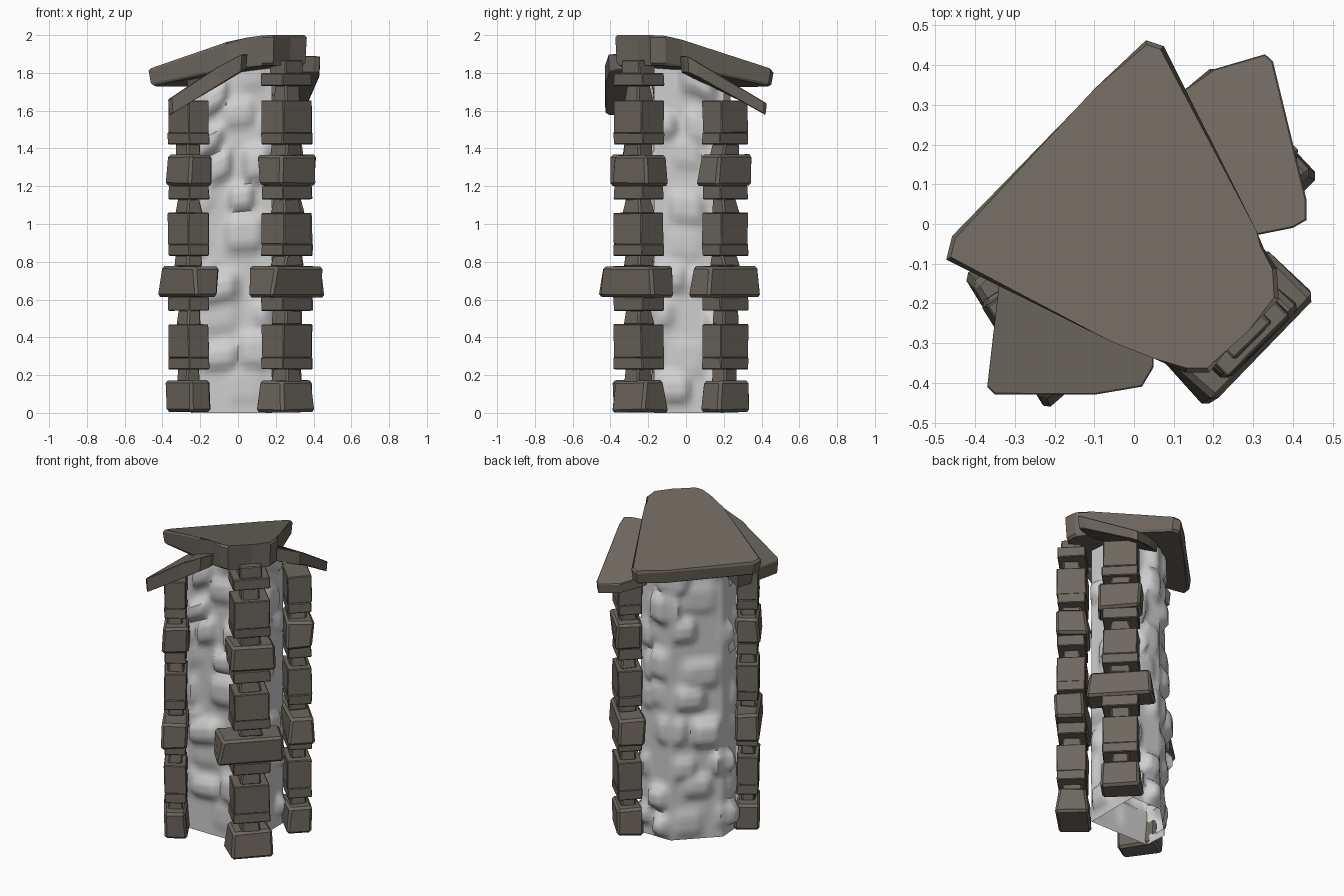
import bpy, bmesh, math, random
from mathutils import Vector, Matrix

if "Cube" in bpy.data.objects:
    bpy.data.objects.remove(bpy.data.objects["Cube"])

random.seed(7)


def material(name, rgb):
    m = bpy.data.materials.new(name)
    m.diffuse_color = (*rgb, 1)
    m.use_nodes = True
    m.node_tree.nodes["Principled BSDF"].inputs["Base Color"].default_value = m.diffuse_color
    return m


STONE = material("brown grey stone", (0.155, 0.135, 0.113))
PLASTER = material("pale grey rubble", (0.62, 0.62, 0.62))


def finish(name, bm, mat, smooth=False):
    bmesh.ops.recalc_face_normals(bm, faces=bm.faces[:])
    me = bpy.data.meshes.new(name)
    bm.to_mesh(me)
    bm.free()
    me.materials.append(mat)
    ob = bpy.data.objects.new(name, me)
    bpy.context.collection.objects.link(ob)
    if smooth:
        bpy.ops.object.select_all(action='DESELECT')
        ob.select_set(True)
        bpy.context.view_layer.objects.active = ob
        bpy.ops.object.shade_smooth_by_angle(angle=math.radians(50))
    return ob


# ---- corner stacks: rough blocks with flat spacers and narrow plugs ----
def add_stone(bm, centre, angle, w, d, z0, z1, jitter, taper):
    b = bmesh.new()
    bmesh.ops.create_cube(b, size=1)
    for v in b.verts:
        k = taper if v.co.z > 0 else 1
        v.co = Vector((v.co.x * d * k, v.co.y * w * k, v.co.z * (z1 - z0)))
        v.co.x += random.uniform(-jitter, jitter)
        v.co.y += random.uniform(-jitter, jitter)
        v.co.z -= math.copysign(random.uniform(0, jitter * 0.5), v.co.z)
    bmesh.ops.bevel(b, geom=b.edges[:], offset=0.002 + jitter * 0.9, segments=1,
                    affect='EDGES', clamp_overlap=True)
    b.transform(Matrix.Translation((*centre, (z0 + z1) / 2)) @ Matrix.Rotation(angle, 4, 'Z'))
    tmp = bpy.data.meshes.new("tmp")
    b.to_mesh(tmp)
    b.free()
    bm.from_mesh(tmp)
    bpy.data.meshes.remove(tmp)


# (bottom, top, width, depth factor, jitter, taper)
LAYERS = [(0.00, 0.175, 0.26, 1.1, .014, .88), (0.15, 0.24, 0.11, 0.7, .008, .9),
          (0.23, 0.295, 0.22, 0.97, .003, 1), (0.29, 0.47, 0.21, 1.0, .003, 1),
          (0.46, 0.55, 0.13, 0.7, .008, .8), (0.54, 0.615, 0.22, 0.97, .003, 1),
          (0.61, 0.78, 0.39, 1.1, .014, .95), (0.77, 0.84, 0.13, 0.7, .008, .9),
          (0.83, 0.895, 0.22, 0.97, .003, 1), (0.89, 1.06, 0.21, 1.0, .003, 1),
          (1.05, 1.14, 0.13, 0.7, .008, .8), (1.13, 1.205, 0.22, 0.97, .003, .96),
          (1.20, 1.37, 0.265, 1.1, .014, .93), (1.35, 1.43, 0.13, 0.7, .008, .9),
          (1.42, 1.485, 0.22, 0.97, .003, 1), (1.48, 1.655, 0.21, 1.0, .003, 1),
          (1.64, 1.74, 0.11, 0.7, .008, .8), (1.73, 1.80, 0.22, 0.97, .003, 1),
          (1.79, 1.87, 0.13, 0.7, .004, 1)]
# centre, facing angle, depth, width factor, number of layers
STACKS = {"front_right_stack": ((0.257, -0.25), -45, 0.17, 1.0, 19),
          "back_right_stack": ((0.273, 0.208), 45, 0.145, 0.97, 16),
          "front_left_stack": ((-0.262, -0.258), 213, 0.13, 0.97, 16)}
for name, (centre, deg, depth, wide, count) in STACKS.items():
    bm = bmesh.new()
    for z0, z1, w, f, jit, taper in LAYERS[:count]:
        add_stone(bm, centre, math.radians(deg), w * wide, depth * f, z0, z1, jit, taper)
    finish(name, bm, STONE)


# ---- heights of the cap slabs ----
def main_top(x, y):
    return min(1.91 - 0.32 * (y - x) / math.sqrt(2), 2.0)


def main_bottom(x, y):
    return min(1.785 - 0.2 * (y - x) / math.sqrt(2), 1.84)


def left_top(x, y):
    return min(1.66 + 0.66 * (x + 0.37), 1.90)


def right_top(x, y):
    return min(1.64 + 0.60 * (0.425 - y), 1.89)


# ---- lumpy rubble core: square column with the back left corner cut off ----
OUTLINE = [(-0.24, -0.17), (0.18, -0.17), (0.18, 0.20), (-0.03, 0.20), (-0.25, -0.02)]
ROWS, TOP = 64, 1.87

samples = []                      # (point, outward normal, distance along wall, corner fade)
run = 0
for i, p in enumerate(OUTLINE):
    a, b = Vector(p), Vector(OUTLINE[(i + 1) % len(OUTLINE)])
    e = b - a
    n = Vector((e.y, -e.x)).normalized()
    steps = max(4, round(e.length / 0.02))
    for k in range(steps):
        t = k / steps
        fade = min(1, 0.15 + min(t, 1 - t) * e.length / 0.05)
        samples.append((a + e * t, n, run + e.length * t, fade))
    run += e.length

lumps = []
for r in range(9):
    u = random.uniform(0, 0.2)
    while u < run:
        w = random.uniform(0.06, 0.11)
        lumps.append((u + w, 0.1 + r * 0.21 + random.uniform(-0.06, 0.06), w,
                      random.uniform(0.06, 0.1), random.uniform(0.01, 0.06)))
        u += 2 * w + random.uniform(0.0, 0.2)


def bulge(u, z):
    best = 0
    for cu, cz, w, h, amp in lumps:
        du = abs((u - cu + run / 2) % run - run / 2) / w
        q = du ** 4 + (abs(z - cz) / h) ** 4
        if q < 2.5:
            best = max(best, amp / (1 + q * q * 1.5))
    return best * min(1, z / 0.06)


def core_limit(x, y):
    z = main_bottom(x, y) + 0.03
    if y < -0.09:
        z = min(z, left_top(x, y) - 0.03)
    if x > 0.09:
        z = min(z, right_top(x, y) - 0.03)
    return z


bm = bmesh.new()
rings = []
for r in range(ROWS + 1):
    z = TOP * r / ROWS
    ring = []
    for p, n, u, fade in samples:
        q = p + n * bulge(u, z) * fade
        ring.append(bm.verts.new((q.x, q.y, z * min(1, core_limit(q.x, q.y) / TOP))))
    rings.append(ring)
N = len(samples)
for lo, hi in zip(rings, rings[1:]):
    for k in range(N):
        bm.faces.new((lo[k], lo[(k + 1) % N], hi[(k + 1) % N], hi[k]))
bm.faces.new(rings[-1])
finish("rubble_core", bm, PLASTER, smooth=True)


# ---- cap: three tilted slabs cut from outlines ----
def slab(name, outline, top, bottom, inset, bevel):
    bm = bmesh.new()
    c = sum((Vector(p) for p in outline), Vector((0, 0))) / len(outline)
    up, dn = [], []
    for p in outline:
        q, s = Vector(p), c + (Vector(p) - c) * inset
        up.append(bm.verts.new((q.x, q.y, top(q.x, q.y))))
        dn.append(bm.verts.new((s.x, s.y, bottom(s.x, s.y))))
    bm.faces.new(up)
    bm.faces.new(dn[::-1])
    for k in range(len(up)):
        j = (k + 1) % len(up)
        bm.faces.new((dn[k], dn[j], up[j], up[k]))
    rim = [e for e in bm.edges if (e.verts[0] in up) == (e.verts[1] in up)]
    bmesh.ops.bevel(bm, geom=rim, offset=bevel, segments=1, affect='EDGES',
                    clamp_overlap=True)
    finish(name, bm, STONE)


slab("top_slab",
     [(0.03, 0.465), (-0.10, 0.34), (-0.46, -0.03), (-0.475, -0.09), (-0.06, -0.295),
      (0.05, -0.33), (0.13, -0.375), (0.19, -0.375), (0.28, -0.26), (0.365, -0.19),
      (0.36, -0.11), (0.30, -0.02), (0.075, 0.45)],
     main_top, main_bottom, 0.97, 0.012)

slab("front_left_slab",
     [(-0.33, -0.06), (-0.37, -0.41), (-0.35, -0.43), (-0.10, -0.43), (0.02, -0.41),
      (0.05, -0.36), (0.05, -0.26), (-0.10, -0.06)],
     left_top, lambda x, y: min(1.57 + 0.62 * (x + 0.37), 1.82), 0.97, 0.004)

slab("back_right_slab",
     [(0.07, 0.30), (0.20, 0.39), (0.33, 0.428), (0.35, 0.41), (0.435, 0.06),
      (0.435, 0.01), (0.40, -0.01), (0.30, -0.03), (0.10, 0.05)],
     right_top, lambda x, y: min(1.575 + 0.56 * (0.425 - y), 1.80), 0.97, 0.004)
